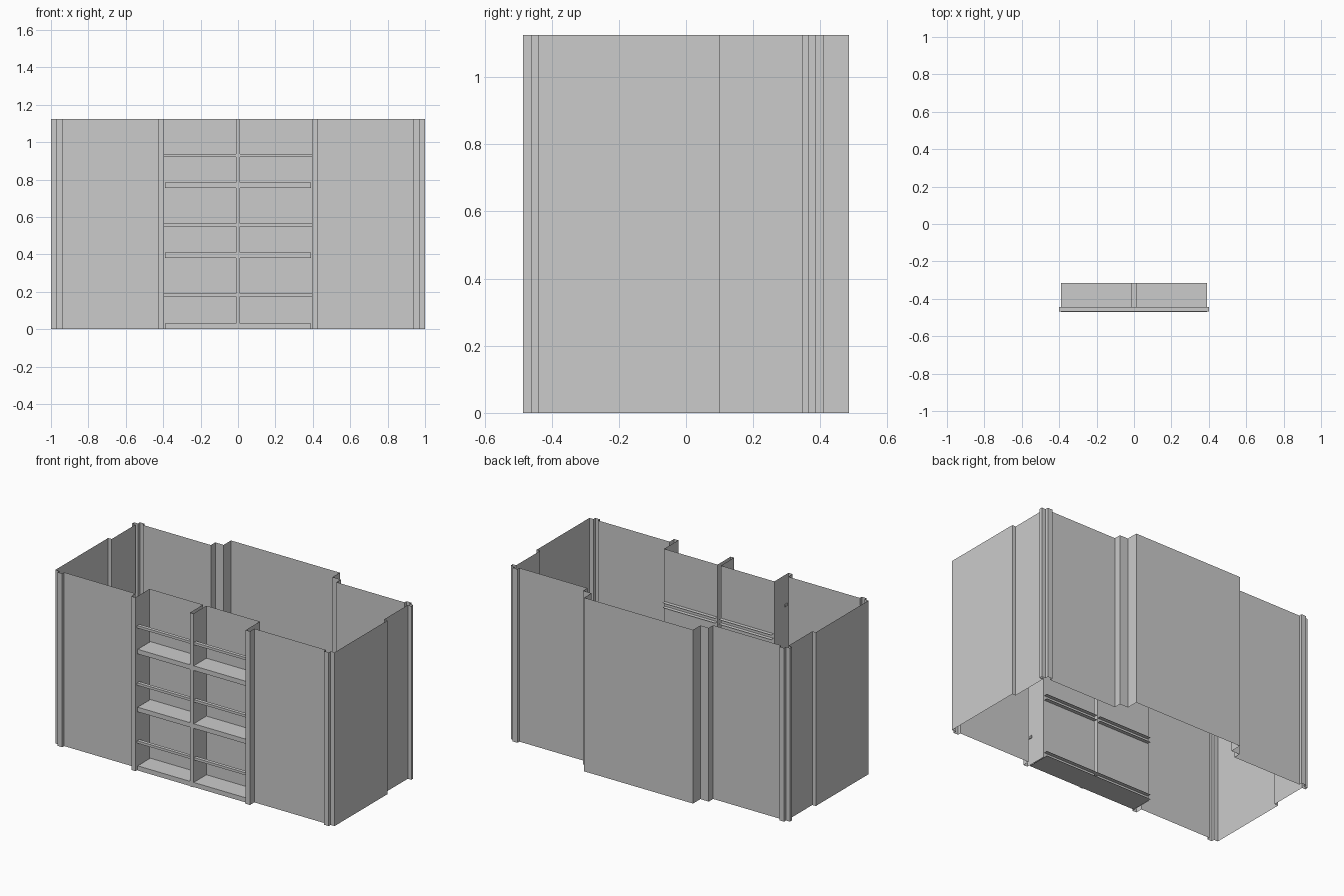
import bpy, bmesh

if "Cube" in bpy.data.objects:
    bpy.data.objects.remove(bpy.data.objects["Cube"])

HEIGHT = 1.125


def finish(bm, name):
    mesh = bpy.data.meshes.new(name)
    bm.to_mesh(mesh)
    bm.free()
    obj = bpy.data.objects.new(name, mesh)
    bpy.context.collection.objects.link(obj)
    return obj


def sweep(name, start, end, closed):
    """Join two matching outlines with a strip of flat faces."""
    bm = bmesh.new()
    a = [bm.verts.new(p) for p in start]
    b = [bm.verts.new(p) for p in end]
    n = len(a)
    for i in range(n if closed else n - 1):
        j = (i + 1) % n
        bm.faces.new((a[i], a[j], b[j], b[i]))
    return finish(bm, name)


# Walls: one thin outline, right half listed from the front centre to the back
half = [
    (0.012, -0.475), (0.012, -0.34),                    # hollow divider
    (0.395, -0.34), (0.395, -0.485),                    # alcove back and side
    (0.425, -0.485), (0.425, -0.44),                    # alcove trim
    (0.938, -0.44), (0.938, -0.46),                     # front corner post
    (0.972, -0.46), (0.972, -0.44), (1.0, -0.44),
    (1.0, 0.10), (0.975, 0.10),                         # side wall step
    (0.975, 0.345), (1.0, 0.345), (1.0, 0.365),         # back corner post
    (0.972, 0.365), (0.972, 0.385), (0.938, 0.385), (0.938, 0.365),
    (0.45, 0.365), (0.45, 0.41),                        # back panel trim
    (0.39, 0.41), (0.39, 0.485),                        # raised back panel
]
outline = half + [(-x, y) for x, y in reversed(half)]
sweep("panelled_walls",
      [(x, y, 0) for x, y in outline],
      [(x, y, HEIGHT) for x, y in outline], True)


# Shelves: front lip, top and underside, open at the back
def shelf(name, x0, x1, z0, z1):
    section = [(-0.315, z1), (-0.47, z1), (-0.47, z0), (-0.315, z0)]
    sweep(name, [(x0, y, z) for y, z in section],
          [(x1, y, z) for y, z in section], False)


shelf("bottom_shelf", -0.39, 0.39, 0.0, 0.03)
for level, z in (("middle", 0.38), ("upper", 0.755)):
    shelf(level + "_shelf_left", -0.39, -0.012, z, z + 0.03)
    shelf(level + "_shelf_right", 0.012, 0.39, z, z + 0.03)


# Guard rails: slim bars whose ends poke through the alcove sides
for level, z in (("lower", 0.182), ("middle", 0.557), ("upper", 0.928)):
    bm = bmesh.new()
    bmesh.ops.create_cube(bm, size=1)
    bmesh.ops.scale(bm, vec=(0.80, 0.022, 0.016), verts=bm.verts)
    rail = finish(bm, level + "_guard_rail")
    rail.location = (0, -0.456, z)
